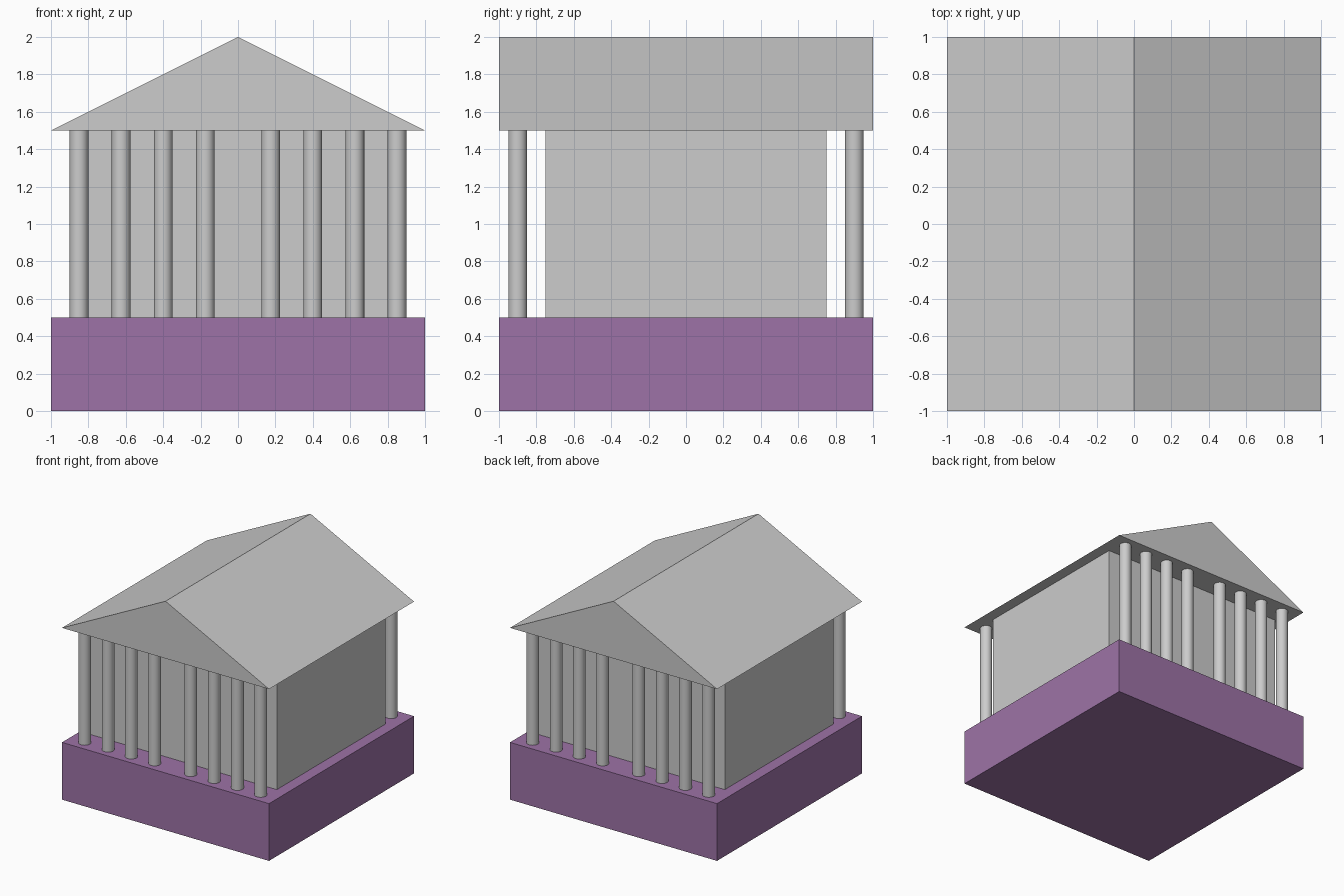
import bpy
import bmesh

cube = bpy.data.objects.get("Cube")
if cube:
    bpy.data.objects.remove(cube, do_unlink=True)


def make_material(name, rgb):
    mat = bpy.data.materials.new(name)
    mat.use_nodes = True
    color = (*rgb, 1.0)
    mat.diffuse_color = color
    mat.node_tree.nodes["Principled BSDF"].inputs["Base Color"].default_value = color
    return mat


stone = make_material("pale_grey_stone", (0.604, 0.604, 0.604))
purple = make_material("purple_plinth", (0.337, 0.171, 0.385))


def box(name, width, depth, bottom, top, mat):
    bpy.ops.mesh.primitive_cube_add(size=1, location=(0, 0, (bottom + top) / 2))
    obj = bpy.context.object
    obj.name = name
    obj.scale = (width, depth, top - bottom)
    bpy.ops.object.transform_apply(location=False, rotation=False, scale=True)
    obj.data.materials.append(mat)
    return obj


def column(name, x, y):
    bpy.ops.mesh.primitive_cylinder_add(
        vertices=32, radius=0.05, depth=1.0, location=(x, y, 1.0))
    obj = bpy.context.object
    obj.name = name
    bpy.ops.object.shade_smooth_by_angle()
    obj.data.materials.append(stone)


def gable_roof(name, half_width, half_depth, eaves, ridge):
    # Triangular gable extruded from front to back
    bm = bmesh.new()
    profile = [(-half_width, eaves), (half_width, eaves), (0, ridge)]
    gable = bm.faces.new([bm.verts.new((x, -half_depth, z)) for x, z in profile])
    result = bmesh.ops.extrude_face_region(bm, geom=[gable], use_keep_orig=True)
    moved = [v for v in result["geom"] if isinstance(v, bmesh.types.BMVert)]
    bmesh.ops.translate(bm, verts=moved, vec=(0, 2 * half_depth, 0))
    bmesh.ops.recalc_face_normals(bm, faces=bm.faces)
    mesh = bpy.data.meshes.new(name)
    bm.to_mesh(mesh)
    bm.free()
    mesh.materials.append(stone)
    obj = bpy.data.objects.new(name, mesh)
    bpy.context.collection.objects.link(obj)


# Plinth, inner hall and roof
box("plinth", 2, 2, 0, 0.5, purple)
box("inner_hall", 1.8, 1.5, 0.5, 1.5, stone)
gable_roof("gable_roof", 1, 1, 1.5, 2)

# Front and back colonnades, with a wider gap at the centre
for row, y in (("front", -0.9), ("back", 0.9)):
    for side, sign in (("left", 1), ("right", -1)):
        for i in range(4):
            column(f"{row}_{side}_column_{i + 1}", sign * (0.175 + 0.225 * i), y)
